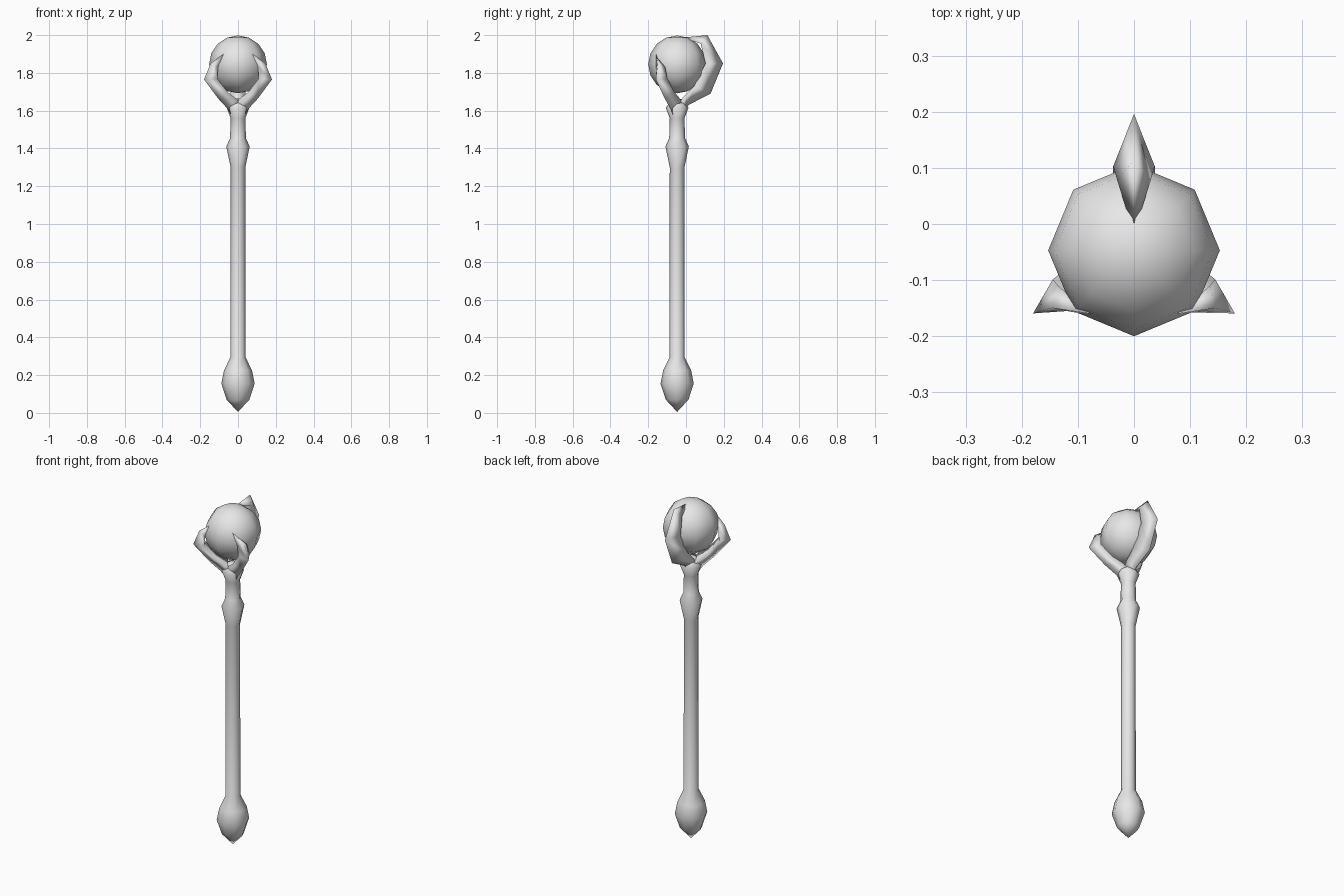
import bpy, bmesh
from math import radians, cos, sin, tau
from mathutils import Vector

cube = bpy.data.objects.get("Cube")
if cube:
    bpy.data.objects.remove(cube)

AXIS_Y = -0.047
SIDES = 8

grey = bpy.data.materials.new("pale grey")
grey.use_nodes = True
grey.diffuse_color = (0.8, 0.8, 0.8, 1)
grey.node_tree.nodes["Principled BSDF"].inputs["Base Color"].default_value = (0.8, 0.8, 0.8, 1)


def finish(bm, name, z=0):
    bmesh.ops.recalc_face_normals(bm, faces=bm.faces)
    for face in bm.faces:
        face.smooth = True
    mesh = bpy.data.meshes.new(name)
    bm.to_mesh(mesh)
    bm.free()
    mesh.materials.append(grey)
    obj = bpy.data.objects.new(name, mesh)
    obj.location = (0, AXIS_Y, z)
    bpy.context.collection.objects.link(obj)
    return obj


def skin(bm, rings):
    """Bridge consecutive vertex rings with quads."""
    for low, high in zip(rings, rings[1:]):
        n = len(low)
        for i in range(n):
            j = (i + 1) % n
            bm.faces.new((low[i], low[j], high[j], high[i]))


def lathe(name, profile):
    """Turn (radius, z) points, closing both ends with a point."""
    bm = bmesh.new()
    rings = [[bm.verts.new((r * cos(tau * i / SIDES), r * sin(tau * i / SIDES), z))
              for i in range(SIDES)] for r, z in profile[1:-1]]
    skin(bm, rings)
    for ring, (_, z) in ((rings[0], profile[0]), (rings[-1], profile[-1])):
        pole = bm.verts.new((0, 0, z))
        for i in range(SIDES):
            bm.faces.new((ring[i], ring[(i + 1) % SIDES], pole))
    return finish(bm, name)


def claw(name, angle, sections, tip):
    """Ridged claw: inner (r, z), outer (r, z), half width, sideways lean."""
    out = Vector((cos(radians(angle)), sin(radians(angle)), 0))
    side = Vector((-out.y, out.x, 0))
    up = Vector((0, 0, 1))

    def vert(r, t, z):
        return bm.verts.new(out * r + side * t + up * z)

    bm = bmesh.new()
    rings = []
    for (ri, zi), (ro, zo), w, lean in sections:
        rings.append([vert(ri, lean - w, zi), vert(ri, lean + w, zi), vert(ro, lean, zo)])
    skin(bm, rings)
    bm.faces.new(rings[0])
    end = vert(*tip)
    for i in range(3):
        bm.faces.new((rings[-1][i], rings[-1][(i + 1) % 3], end))
    return finish(bm, name)


# Staff with pointed pommel, neck ring and claw socket
lathe("staff", [(0, 0.005), (0.06, 0.07), (0.088, 0.155), (0.074, 0.225), (0.04, 0.295),
                (0.039, 1.3), (0.062, 1.41), (0.042, 1.455), (0.039, 1.56),
                (0.06, 1.615), (0.03, 1.66), (0, 1.665)])

# Orb
bm = bmesh.new()
bmesh.ops.create_uvsphere(bm, u_segments=SIDES, v_segments=SIDES, radius=0.153)
finish(bm, "orb", 1.845)

# Tall back claw
claw("back_claw", 90,
     [((0.0, 1.62), (0.03, 1.56), 0.035, 0),
      ((0.03, 1.67), (0.06, 1.63), 0.04, 0),
      ((0.09, 1.73), (0.177, 1.69), 0.04, 0),
      ((0.15, 1.85), (0.243, 1.85), 0.037, 0),
      ((0.125, 1.955), (0.16, 2.0), 0.03, 0)],
     (0.03, 0, 1.987))

# Shorter front claws, mirrored, tips leaning to the front
for name, angle, s in (("left_claw", -32, 1), ("right_claw", 212, -1)):
    claw(name, angle,
         [((0.0, 1.62), (0.03, 1.56), 0.035, 0),
          ((0.03, 1.66), (0.065, 1.61), 0.04, 0),
          ((0.09, 1.70), (0.125, 1.665), 0.038, 0),
          ((0.15, 1.77), (0.212, 1.765), 0.033, 0),
          ((0.148, 1.83), (0.178, 1.85), 0.028, -0.01 * s)],
         (0.125, -0.055 * s, 1.9))
